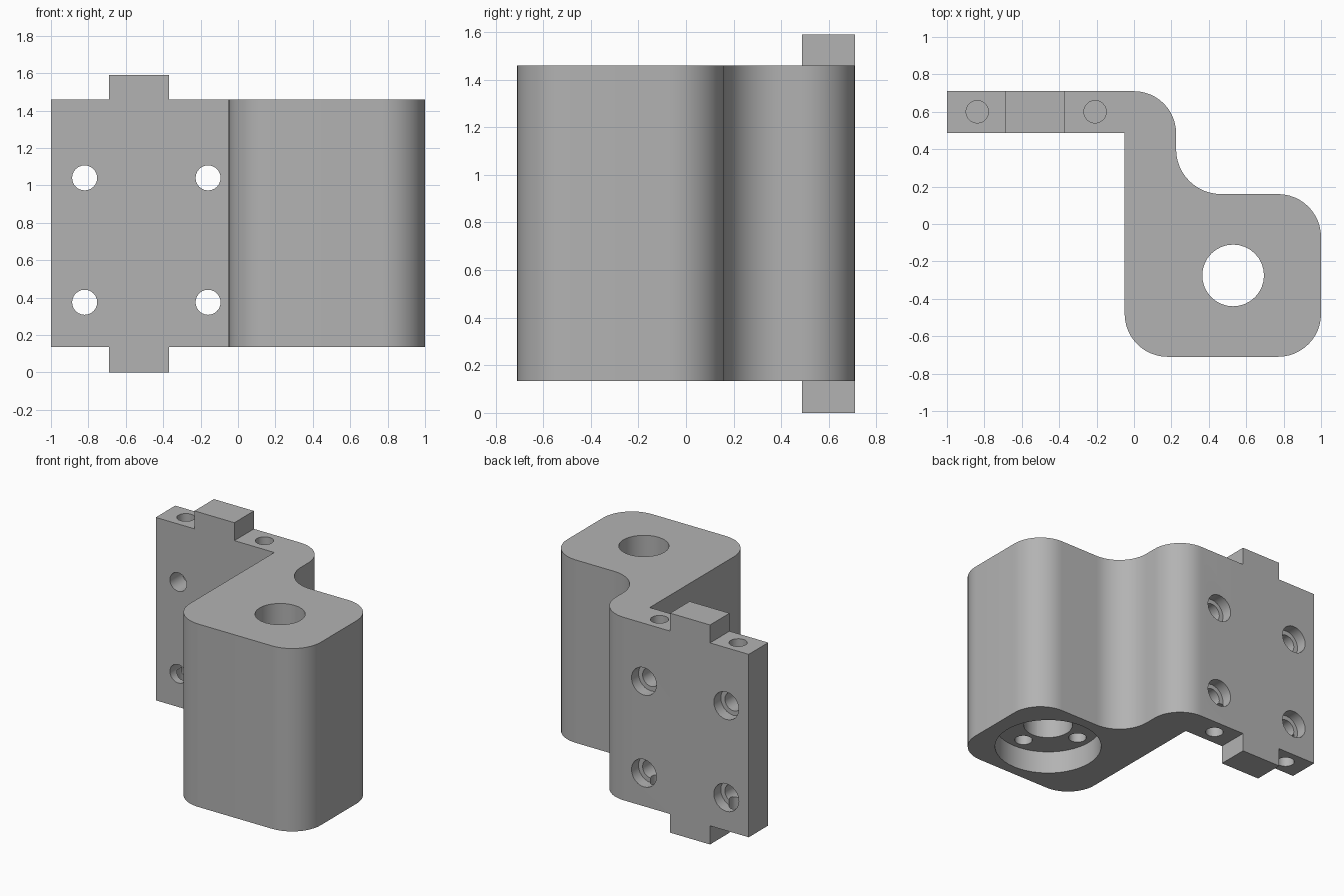
import bpy, bmesh
from math import sin, cos, pi, radians
from mathutils import Vector, Matrix

cube = bpy.data.objects.get("Cube")
if cube:
    bpy.data.objects.remove(cube, do_unlink=True)

BOTTOM, TOP, HEIGHT = 0.135, 1.46, 1.59
BACK, PLATE_FRONT = 0.71, 0.487
BORE = (0.53, -0.275)

grey = bpy.data.materials.new("machined grey")
grey.use_nodes = True
color = (0.45, 0.45, 0.45, 1)
grey.diffuse_color = color
grey.node_tree.nodes["Principled BSDF"].inputs["Base Color"].default_value = color


def make_object(name, bm):
    bmesh.ops.recalc_face_normals(bm, faces=bm.faces)
    mesh = bpy.data.meshes.new(name)
    bm.to_mesh(mesh)
    bm.free()
    mesh.materials.append(grey)
    obj = bpy.data.objects.new(name, mesh)
    bpy.context.collection.objects.link(obj)
    return obj


def arc(cx, cy, r, start, end, steps=12):
    angles = [radians(start + (end - start) * i / steps) for i in range(steps + 1)]
    return [(cx + r * cos(a), cy + r * sin(a)) for a in angles]


def extrude(name, outline, z0, z1):
    bm = bmesh.new()
    face = bm.faces.new([bm.verts.new((x, y, z0)) for x, y in outline])
    new = bmesh.ops.extrude_face_region(bm, geom=[face])["geom"]
    bmesh.ops.translate(bm, vec=(0, 0, z1 - z0),
                        verts=[v for v in new if isinstance(v, bmesh.types.BMVert)])
    return make_object(name, bm)


def cylinder(name, start, end, radius, sides=32):
    start, end = Vector(start), Vector(end)
    axis = end - start
    bm = bmesh.new()
    turn = axis.to_track_quat("Z", "Y").to_matrix().to_4x4()
    bmesh.ops.create_cone(bm, cap_ends=True, segments=sides, radius1=radius,
                          radius2=radius, depth=axis.length,
                          matrix=Matrix.Translation((start + end) / 2) @ turn)
    return make_object(name, bm)


def combine(target, tool, operation):
    mod = target.modifiers.new(tool.name, "BOOLEAN")
    mod.operation = operation
    mod.solver = "EXACT"
    mod.object = tool
    bpy.context.view_layer.objects.active = target
    bpy.ops.object.modifier_apply(modifier=mod.name)
    bpy.data.objects.remove(tool, do_unlink=True)


# Bracket body: mounting plate flowing into the rounded block
outline = [(-1, PLATE_FRONT), (-1, BACK)]
outline += arc(0, 0.485, 0.225, 90, 0)
outline += arc(0.465, 0.4, 0.24, 180, 270)
outline += arc(0.77, -0.07, 0.23, 90, 0)
outline += arc(0.77, -0.48, 0.23, 0, -90)
outline += arc(0.18, -0.48, 0.23, -90, -180)
outline += [(-0.05, PLATE_FRONT)]
bracket = extrude("bracket", outline, BOTTOM, TOP)

# Locating tabs above and below the plate
tab = [(-0.69, PLATE_FRONT), (-0.37, PLATE_FRONT), (-0.37, BACK), (-0.69, BACK)]
combine(bracket, extrude("tab", tab, 0, HEIGHT), "UNION")

# Main bore, its counterbore underneath and the blind bolt holes in its floor
floor = BOTTOM + 0.165
combine(bracket, cylinder("bore", (*BORE, -0.1), (*BORE, 2), 0.165), "DIFFERENCE")
combine(bracket, cylinder("counterbore", (*BORE, -0.1), (*BORE, floor), 0.36, 48), "DIFFERENCE")
for i in range(4):
    x = BORE[0] + 0.26 * cos(i * pi / 2)
    y = BORE[1] + 0.26 * sin(i * pi / 2)
    combine(bracket, cylinder("bolt_hole", (x, y, floor - 0.05), (x, y, floor + 0.3), 0.06, 24),
            "DIFFERENCE")

# Counterbored screw holes through the plate
for x in (-0.82, -0.16):
    for z in (0.375, 1.04):
        combine(bracket, cylinder("screw_hole", (x, 0.3, z), (x, 0.9, z), 0.067, 24), "DIFFERENCE")
        combine(bracket, cylinder("screw_recess", (x, BACK - 0.08, z), (x, 0.9, z), 0.1, 24),
                "DIFFERENCE")

# Blind dowel holes in the plate's top and bottom edges
for x in (-0.838, -0.208):
    for edge, inward in ((TOP, -1), (BOTTOM, 1)):
        combine(bracket, cylinder("dowel_hole", (x, 0.6, edge - inward * 0.05),
                                  (x, 0.6, edge + inward * 0.22), 0.06, 24), "DIFFERENCE")

bpy.ops.object.select_all(action="DESELECT")
bracket.select_set(True)
bpy.context.view_layer.objects.active = bracket
bpy.ops.object.shade_smooth_by_angle(angle=radians(30))
